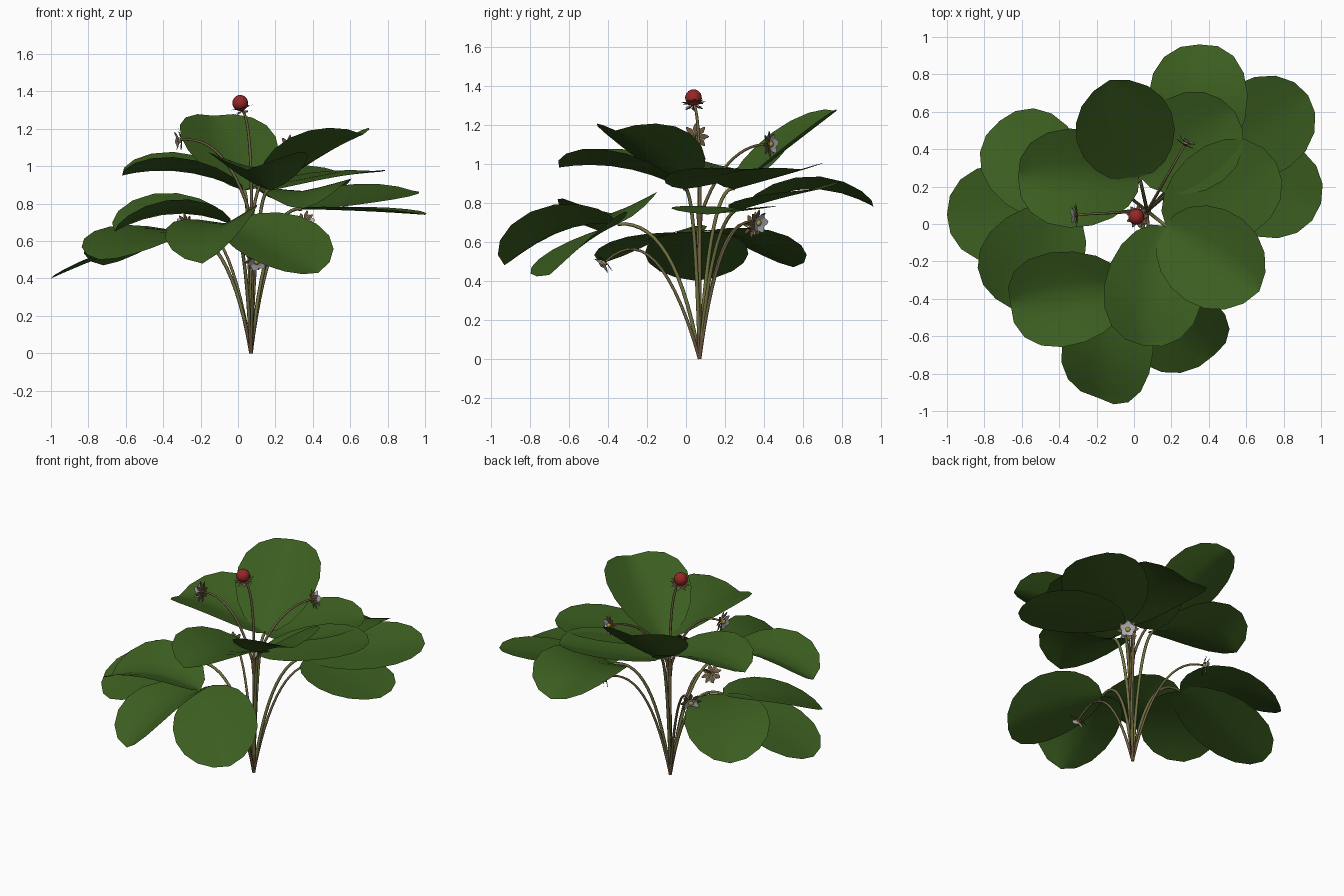
import bpy, bmesh, math
from mathutils import Vector, Matrix

if "Cube" in bpy.data.objects:
    bpy.data.objects.remove(bpy.data.objects["Cube"])


def material(name, rgb):
    m = bpy.data.materials.new(name)
    m.diffuse_color = (*rgb, 1)
    m.use_nodes = True
    m.node_tree.nodes["Principled BSDF"].inputs["Base Color"].default_value = m.diffuse_color
    return m


LEAF = material("leaf green", (0.044, 0.11, 0.014))
STEM = material("stem olive", (0.16, 0.165, 0.05))
BROWN = material("stalk brown", (0.16, 0.125, 0.055))
BASE = material("stem base brown", (0.14, 0.085, 0.045))
SEPAL = material("sepal brown", (0.14, 0.09, 0.04))
WHITE = material("petal white", (0.45, 0.45, 0.47))
YELLOW = material("flower centre yellow", (0.4, 0.33, 0.06))
RED = material("berry red", (0.31, 0.02, 0.02))
ROOT = Vector((0.07, 0.07, 0))
FORK = Vector((0.072, 0.07, 0.72))


def finish(bm, name, mats, angle=60):
    bmesh.ops.remove_doubles(bm, verts=bm.verts, dist=1e-4)
    me = bpy.data.meshes.new(name)
    bm.to_mesh(me)
    bm.free()
    for m in mats:
        me.materials.append(m)
    ob = bpy.data.objects.new(name, me)
    bpy.context.collection.objects.link(ob)
    bpy.context.view_layer.objects.active = ob
    ob.select_set(True)
    bpy.ops.object.shade_smooth_by_angle(angle=math.radians(angle))
    ob.select_set(False)
    return ob


def finish_stem(bm, name, mat):
    # stems turn brown near the ground
    for f in bm.faces:
        f.material_index = 1 if f.calc_center_median().z < 0.14 else 0
    finish(bm, name, [mat, BASE])


def bezier(a, b, c, t):
    p = a * (1 - t) ** 2 + b * 2 * t * (1 - t) + c * t * t
    d = (b - a) * 2 * (1 - t) + (c - b) * 2 * t
    return p, d.normalized()


def skin(bm, rows, mat=0):
    # quads between neighbouring rows of points
    vs = [[bm.verts.new(p) for p in r] for r in rows]
    for r, q in zip(vs, vs[1:]):
        for i in range(len(r) - 1):
            bm.faces.new((r[i], r[i + 1], q[i + 1], q[i])).material_index = mat


def tube(bm, a, b, c, r0, r1, n=14, sides=7):
    rows = []
    for i in range(n + 1):
        p, d = bezier(a, b, c, i / n)
        s = d.cross(Vector((0.31, -0.95, 0.05))).normalized()
        q = d.cross(s)
        r = r0 + (r1 - r0) * i / n
        rows.append([p + (s * math.cos(k * math.tau / sides) + q * math.sin(k * math.tau / sides)) * r
                     for k in range(sides + 1)])
    skin(bm, rows)


def leaflet(bm, base, tip, bulge, roll, fold, width=0.265):
    # round blade folded along the midrib, arched from base to tip
    base, tip = Vector(base), Vector(tip)
    mid = (base + tip) / 2 + Vector((0, 0, 2 * bulge))
    rows, n = [], 9
    for i in range(n + 1):
        th = math.pi * i / n
        v = (1 - math.cos(th)) / 2
        p, t = bezier(base, mid, tip, v)
        s = t.cross(Vector((0, 0, 1))).normalized()
        s = Matrix.Rotation(math.radians(roll), 3, t) @ s
        nrm = s.cross(t)
        w = width * math.sin(th) * (0.87 + 0.25 * v)
        rows.append([p + s * w * u + nrm * fold * w * abs(u) ** 1.2
                     for u in (-1, -0.66, -0.33, 0, 0.33, 0.66, 1)])
    skin(bm, rows)


# five three-part leaves: junction, then (tip, bulge, roll, fold) of each leaflet
leaves = {
    "front_leaf": ((-0.04, -0.35, 0.69), [((0.43, -0.7, 0.43), 0.025, 22, 0.18),
                                          ((-0.19, -0.93, 0.48), 0.07, 11, 0.33, 0.25),
                                          ((-0.66, -0.43, 0.65), 0.075, -4, 0.38, 0.255)]),
    "left_leaf": ((-0.32, 0.06, 0.65), [((-0.74, -0.4, 0.5), 0.045, -6, 0.08),
                                        ((-1.0, 0.05, 0.4), 0.015, 0, 0.08),
                                        ((-0.72, 0.55, 0.47), 0.055, 0, 0.12)]),
    "back_leaf": ((0.03, 0.25, 0.87), [((-0.62, 0.25, 0.95), 0.06, -3, 0.33),
                                       ((-0.13, 0.77, 1.27), 0.0, 0, 0.25),
                                       ((0.54, 0.6, 0.97), 0.0, 4, 0.18)]),
    "top_leaf": ((0.17, -0.01, 0.87), [((0.67, -0.36, 1.17), 0.02, 0, 0.36),
                                       ((0.05, -0.65, 0.98), 0.055, 0, 0.33),
                                       ((0.76, 0.33, 0.97), 0.015, 0, 0.08)]),
    "right_leaf": ((0.34, 0.3, 0.77), [((0.35, 0.96, 0.78), 0.095, -4, 0.18),
                                       ((0.93, 0.69, 0.87), 0.005, 8, 0.1),
                                       ((1.0, 0.11, 0.74), 0.005, 0, 0.08)]),
}
for name, (j, parts) in leaves.items():
    bm = bmesh.new()
    for part in parts:
        leaflet(bm, j, *part)
    finish(bm, name, [LEAF])
    # arching leaf stem
    bm = bmesh.new()
    j = Vector(j)
    k = ROOT + (j - ROOT) * 0.3
    k.z = j.z * 1.05
    tube(bm, ROOT, k, j, 0.01, 0.009)
    finish_stem(bm, name + "_stem", STEM)


def petals(bm, at, d, count, length, width, lift, mat, turn=0.0):
    # ring of pointed blades around direction d
    s = d.orthogonal().normalized()
    for k in range(count):
        r = Matrix.Rotation(turn + k * math.tau / count, 3, d) @ s
        q = d.cross(r)
        out = (r + d * lift).normalized()
        pts = [at, at + out * length * 0.6 - q * width, at + out * length * 0.9 - q * width * 0.45,
               at + out * length, at + out * length * 0.9 + q * width * 0.45,
               at + out * length * 0.6 + q * width]
        bm.faces.new([bm.verts.new(p) for p in pts]).material_index = mat


def dome(bm, at, d, r, length, mat):
    # blunt ball, used for the flower centre and the berry
    m = Matrix.Translation(at) @ d.to_track_quat('Z', 'Y').to_matrix().to_4x4()
    m = m @ Matrix.Diagonal((r, r, length, 1))
    res = bmesh.ops.create_uvsphere(bm, u_segments=14, v_segments=9, radius=1, matrix=m)
    for f in {f for v in res["verts"] for f in v.link_faces}:
        f.material_index = mat


# flower stalks: start, end, how soon they lean out, height of the bend
flowers = {
    "left_flower": (FORK, (-0.3, 0.05, 1.14), 0.36, 1.17),
    "back_flower": (FORK, (0.27, 0.42, 1.1), 0.36, 1.1),
    "front_low_flower": (ROOT, (0.1, -0.41, 0.5), 0.45, 0.75),
    "back_left_flower": (ROOT, (-0.27, 0.34, 0.69), 0.35, 0.76),
    "back_right_flower": (ROOT, (0.35, 0.36, 0.7), 0.35, 0.76),
}
for name, (start, end, lean, bend) in flowers.items():
    end = Vector(end)
    k = start + (end - start) * lean
    k.z = bend
    d = bezier(start, k, end, 1)[1]
    bm = bmesh.new()
    tube(bm, start, k, end, 0.009, 0.006)
    finish_stem(bm, name + "_stalk", BROWN)
    bm = bmesh.new()
    petals(bm, end, d, 8, 0.07, 0.014, 0.15, 0)
    petals(bm, end + d * 0.01, d, 5, 0.058, 0.024, 0.5, 1, 0.3)
    dome(bm, end + d * 0.016, d, 0.016, 0.014, 2)
    finish(bm, name, [SEPAL, WHITE, YELLOW])

# berry on the tallest stalk
end = Vector((0.02, 0.04, 1.305))
bm = bmesh.new()
tube(bm, ROOT, FORK, FORK, 0.011, 0.009)
tube(bm, FORK, Vector((0.075, 0.075, 1.25)), end, 0.009, 0.007)
finish_stem(bm, "berry_stalk", BROWN)
d = Vector((-0.25, -0.05, 1)).normalized()
bm = bmesh.new()
dome(bm, end + d * 0.034, d, 0.043, 0.043, 0)
finish(bm, "berry", [RED])
bm = bmesh.new()
petals(bm, end, d, 9, 0.065, 0.014, 0.15, 0)
petals(bm, end - d * 0.006, d, 6, 0.055, 0.014, -0.3, 0, 0.25)
finish(bm, "berry_sepals", [SEPAL])

# small sheath where the upper stalks fork
bm = bmesh.new()
tube(bm, FORK - Vector((0, 0, 0.05)), FORK, FORK + Vector((0, 0, 0.06)), 0.011, 0.02, n=4)
finish(bm, "fork_sheath", [SEPAL])
